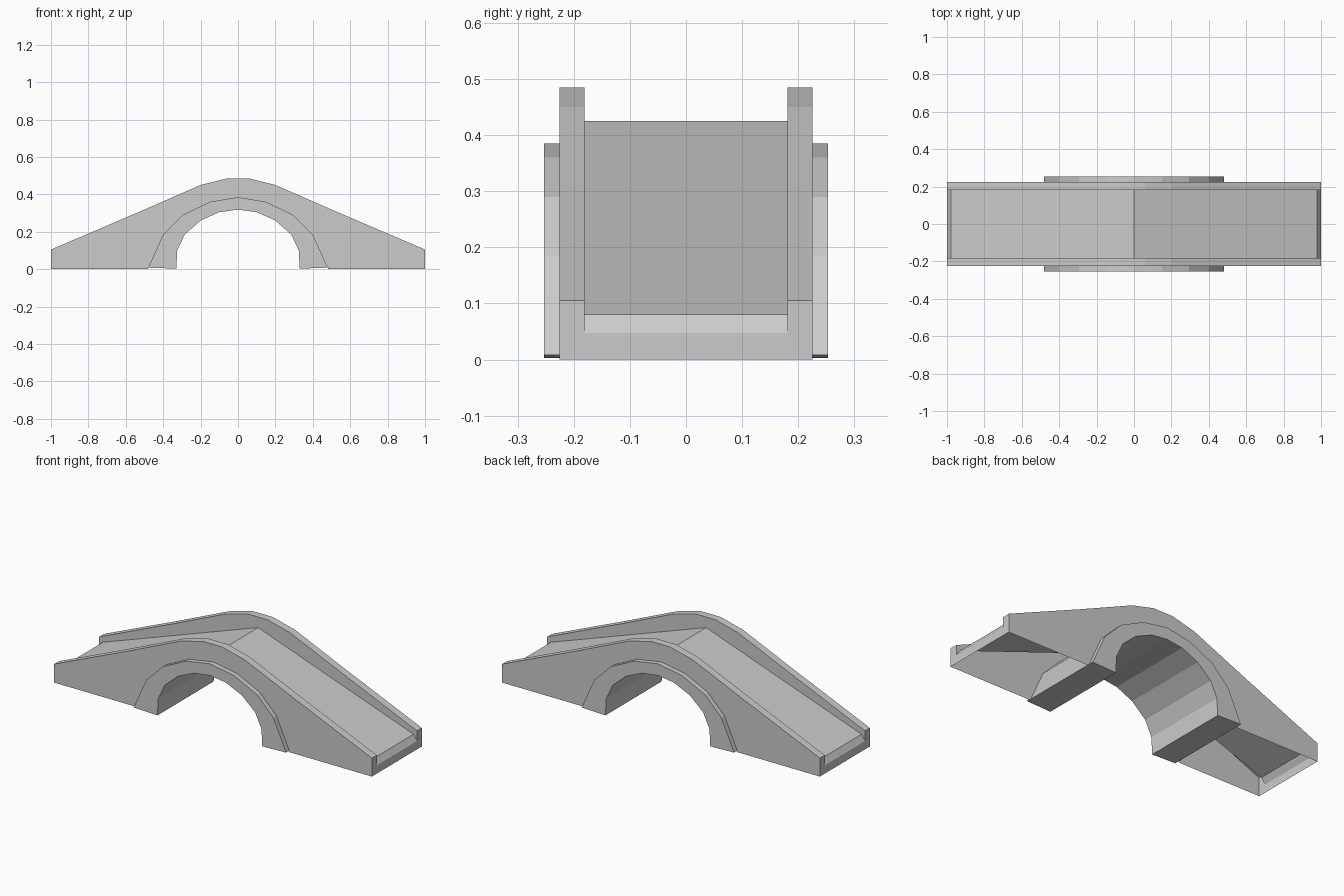
import bpy, bmesh

if "Cube" in bpy.data.objects:
    bpy.data.objects.remove(bpy.data.objects["Cube"])

# Half profiles (x, z), from the centre outwards
RAIL = [(0.06, 0.485), (0.2, 0.45), (0.52, 0.31), (1.0, 0.105)]
RING_OUT = [(0.0, 0.385), (0.15, 0.36), (0.295, 0.29), (0.4, 0.185), (0.48, 0.008)]
RING_IN = [(0.0, 0.318), (0.1, 0.305), (0.2, 0.26), (0.285, 0.185), (0.325, 0.1), (0.33, 0.003)]
DECK = [(0.0, 0.425), (0.978, 0.08), (1.0, 0.047)]


def full(half):
    """Mirror a half profile to run from -x to +x."""
    left = [(-x, z) for x, z in reversed(half) if x > 0]
    return left + half


def face(bm, pts):
    bm.faces.new([bm.verts.new(p) for p in pts])


def strip(bm, profile, y0, y1):
    """Sweep a profile across y."""
    for (xa, za), (xb, zb) in zip(profile, profile[1:]):
        face(bm, [(xa, y0, za), (xb, y0, zb), (xb, y1, zb), (xa, y1, za)])


def finish(bm, name):
    bmesh.ops.remove_doubles(bm, verts=bm.verts, dist=1e-5)
    bmesh.ops.recalc_face_normals(bm, faces=bm.faces)
    mesh = bpy.data.meshes.new(name)
    bm.to_mesh(mesh)
    bm.free()
    obj = bpy.data.objects.new(name, mesh)
    bpy.context.collection.objects.link(obj)


rail, deck = full(RAIL), full(DECK)
ring_out, ring_in = full(RING_OUT), full(RING_IN)
W, I, R = 0.225, 0.181, 0.253  # wall outside, parapet inside, arch half width

# Bridge body: walls, parapets, road deck and end faces, open underneath
bm = bmesh.new()
strip(bm, deck, -I, I)
wall = rail + [(1.0, 0.0), (0.48, 0.0)] + ring_out[::-1] + [(-0.48, 0.0), (-1.0, 0.0)]
for s in (-1, 1):
    face(bm, [(x, s * W, z) for x, z in wall])
    face(bm, [(x, s * I, z) for x, z in rail + deck[::-1]])
    strip(bm, rail, s * I, s * W)
    face(bm, [(s, y, z) for y, z in [(-W, 0), (W, 0), (W, 0.105), (I, 0.105),
                                     (I, 0.047), (-I, 0.047), (-I, 0.105), (-W, 0.105)]])
finish(bm, "bridge_body")

# Arch ring: solid band through the full width
bm = bmesh.new()
loop = ring_out + ring_in[::-1]
strip(bm, loop + loop[:1], -R, R)
for s in (-1, 1):
    face(bm, [(x, s * R, z) for x, z in loop])
finish(bm, "arch_ring")
